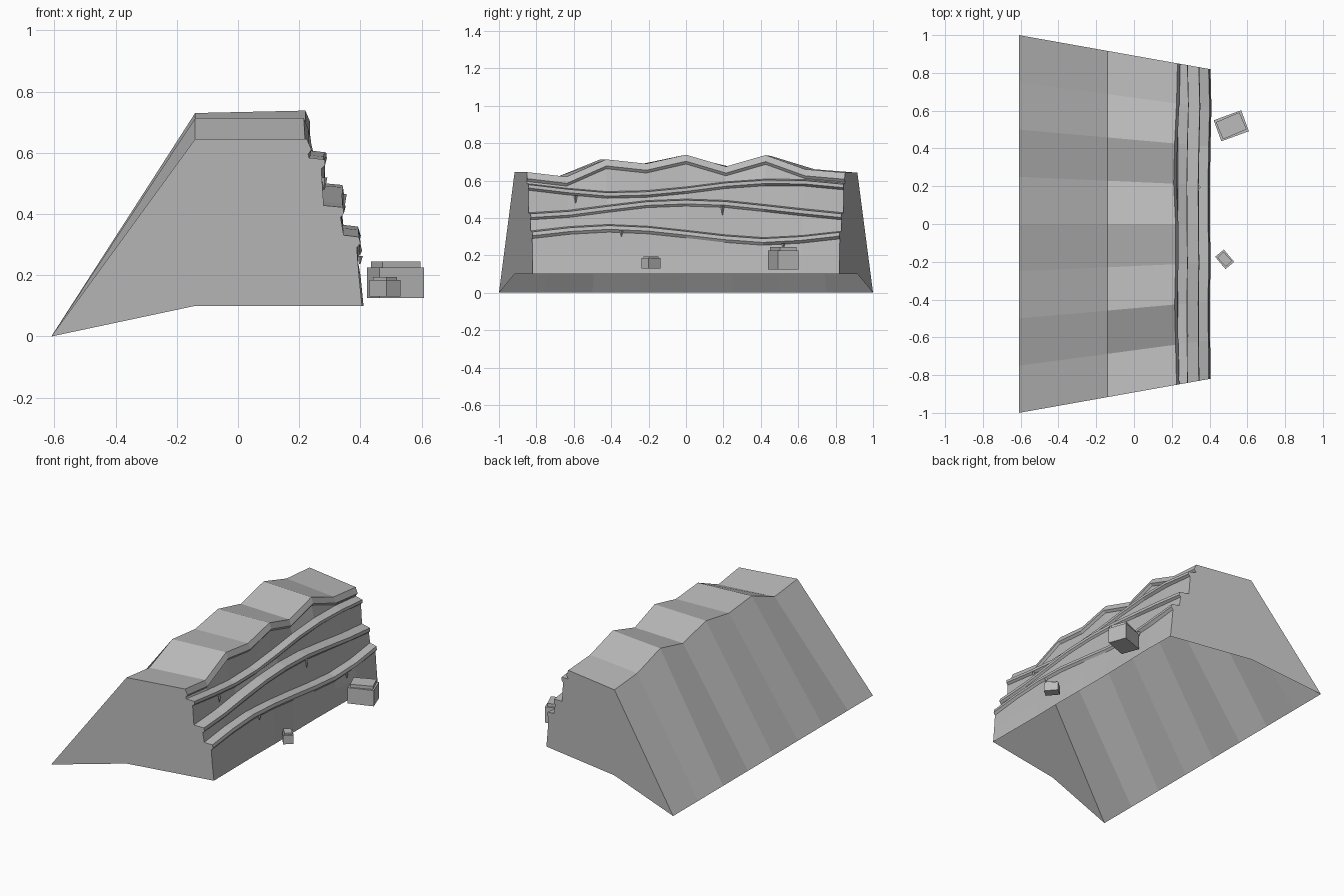
import bpy, bmesh, math, random
from mathutils import Matrix, Vector

if "Cube" in bpy.data.objects:
    bpy.data.objects.remove(bpy.data.objects["Cube"])

random.seed(4)

stone = bpy.data.materials.new("grey stone")
stone.diffuse_color = (0.5, 0.5, 0.5, 1)
stone.use_nodes = True
stone.node_tree.nodes["Principled BSDF"].inputs["Base Color"].default_value = stone.diffuse_color


def make_object(name, bm):
    bmesh.ops.recalc_face_normals(bm, faces=bm.faces)
    me = bpy.data.meshes.new(name)
    bm.to_mesh(me)
    bm.free()
    me.materials.append(stone)
    ob = bpy.data.objects.new(name, me)
    bpy.context.collection.objects.link(ob)
    return ob


# Heights of the crest and the three wavy ledges at nine stations along y
crest = [.645, .62, .713, .69, .738, .675, .736, .66, .642]
ledge_top = [.578, .553, .535, .54, .56, .587, .602, .60, .58]
ledge_mid = [.422, .435, .462, .487, .495, .488, .466, .443, .422]
ledge_low = [.325, .348, .359, .35, .328, .304, .289, .30, .323]
crest_x = [.225, .22, .215, .22, .22, .21, .215, .225, .23]


def section(i):
    """Cliff profile (x, z) from the back foot over the crest to the front foot."""
    c, a, b, d = crest[i], ledge_top[i], ledge_mid[i], ledge_low[i]
    w = 0 if i in (0, 8) else random.uniform(-.004, .006)
    back_c = min(c, .73)
    cx = crest_x[i]
    return [(-.61, 0), (-.14, back_c), (cx, c), (cx + .015, c - .035),
            (cx + .004, c - .05), (.232, a + .006),
            (.283 + w, a), (.285 + w, a - .018), (.272, a - .03),
            (.28 + w, b + .006), (.343 + w, b), (.346 + w, b - .02), (.335, b - .032),
            (.345 + w, d + .006), (.395 + w, d), (.40 + w, d - .02), (.388, d - .035),
            (.395 + w, .20), (.405 + w, .10)]


# Cliff: nine sections skinned together, narrowing to the front, open underneath
bm = bmesh.new()
rows = []
for i in range(9):
    t = -1 + i / 4
    rows.append([bm.verts.new((x, t * (1 - .178 * (x + .61)), z)) for x, z in section(i)])
for p, q in zip(rows, rows[1:]):
    for k in range(len(p) - 1):
        bm.faces.new((p[k], q[k], q[k + 1], p[k + 1]))
for row in (rows[0], rows[-1]):
    t = -1 if row is rows[0] else 1
    foot = bm.verts.new((-.14, t * (1 - .178 * .47), .10))
    bm.faces.new(row + [foot])
make_object("cliff", bm)


# Boulders: a turned block with a thin smaller cap
def boulder(name, centre, size, cap, turn):
    bm = bmesh.new()
    for (sx, sy, sz), z, extra in ((size, size[2] / 2, 0), (cap, size[2] + cap[2] / 2, 3)):
        m = (Matrix.Translation(Vector(centre) + Vector((0, 0, z)))
             @ Matrix.Rotation(math.radians(turn + extra), 4, 'Z')
             @ Matrix.Diagonal((sx, sy, sz, 1)))
        bmesh.ops.create_cube(bm, size=1, matrix=m)
    make_object(name, bm)


boulder("large_boulder", (.515, .52, .125), (.155, .118, .10), (.135, .098, .02), 20)
boulder("small_boulder", (.48, -.187, .13), (.06, .085, .055), (.045, .065, .01), 40)

# Small stone spikes hanging on the cliff face
for n, (x, y, z, h) in enumerate([(.282, -.59, .50, .04), (.345, .195, .44, .05),
                                  (.392, -.345, .317, .03), (.398, .52, .25, .025)]):
    bm = bmesh.new()
    bmesh.ops.create_cone(bm, cap_ends=True, segments=4, radius1=.002, radius2=.01,
                          depth=h, matrix=Matrix.Translation((x, y, z)))
    make_object(f"stone_spike_{n + 1}", bm)
